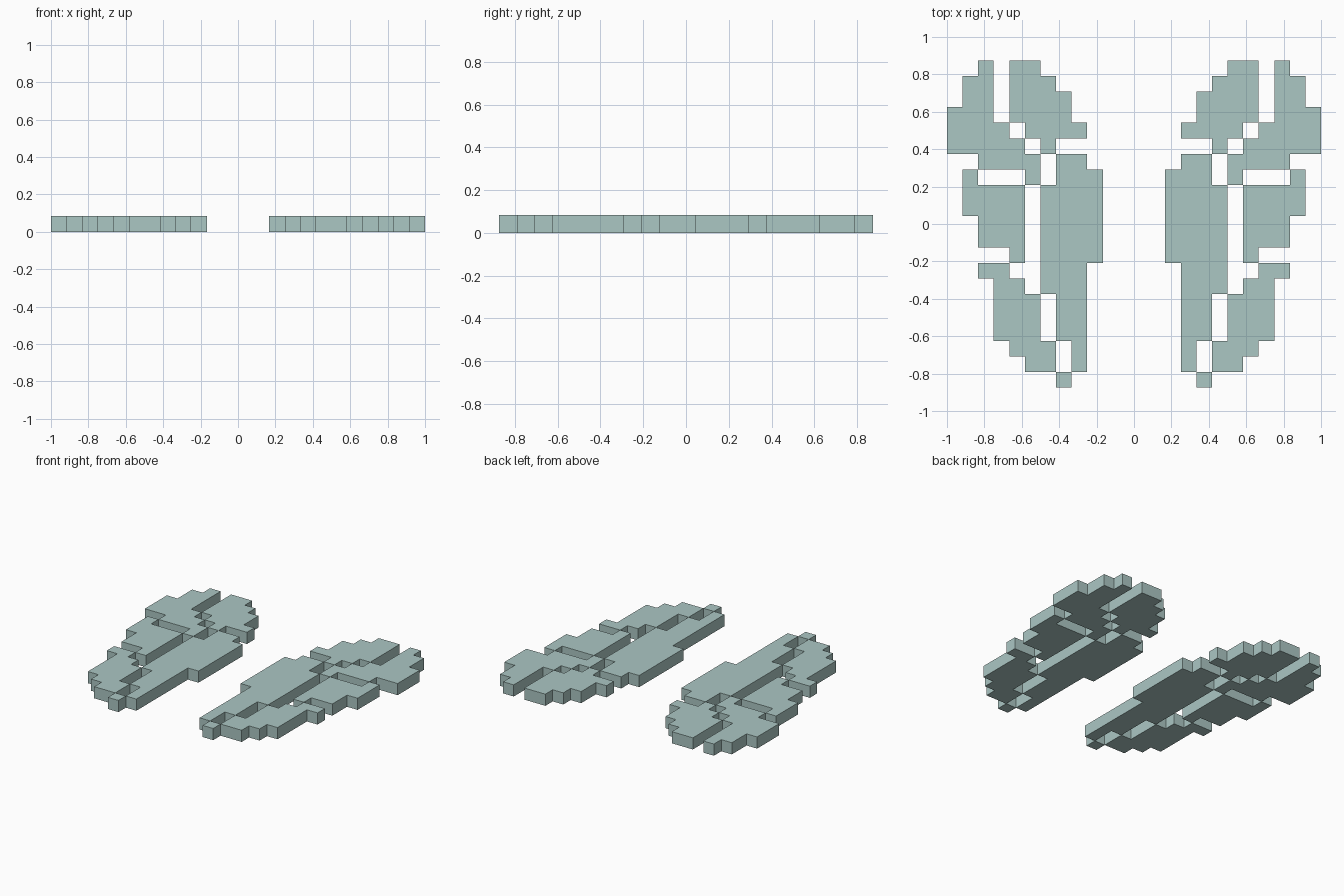
import bpy, bmesh

if "Cube" in bpy.data.objects:
    bpy.data.objects.remove(bpy.data.objects["Cube"])

U = 1 / 12          # one square of the pixel grid
TOP = 10.5          # top edge of row 0, in squares

mat = bpy.data.materials.new("pale teal")
mat.diffuse_color = (0.41, 0.57, 0.55, 1)
mat.use_nodes = True
mat.node_tree.nodes["Principled BSDF"].inputs["Base Color"].default_value = mat.diffuse_color


def panel(name, first_row, spans):
    """Flat stepped plate: one (x start, x end) span per grid row, mirrored in x."""
    bm = bmesh.new()
    for r, (a, b) in enumerate(spans, first_row):
        for x in range(a, b):
            y = TOP - r
            corners = [(x, y - 1), (x + 1, y - 1), (x + 1, y), (x, y)]
            bm.faces.new([bm.verts.new((cx * U, cy * U, 0)) for cx, cy in corners])
    bmesh.ops.remove_doubles(bm, verts=bm.verts, dist=U * 0.01)
    # one clean outline, then raise it to a solid plate
    bmesh.ops.dissolve_limit(bm, angle_limit=0.01, verts=bm.verts, edges=bm.edges)
    ext = bmesh.ops.extrude_face_region(bm, geom=bm.faces[:], use_keep_orig=True)
    bmesh.ops.translate(bm, vec=(0, 0, U),
                        verts=[g for g in ext["geom"] if isinstance(g, bmesh.types.BMVert)])
    bmesh.ops.recalc_face_normals(bm, faces=bm.faces)
    mesh = bpy.data.meshes.new(name)
    bm.to_mesh(mesh)
    bm.free()
    mesh.materials.append(mat)
    obj = bpy.data.objects.new(name, mesh)
    bpy.context.collection.objects.link(obj)
    mirror = obj.modifiers.new("mirror", 'MIRROR')
    mirror.use_mirror_merge = False
    return obj


# Upper lobes
panel("upper_inner_lobe", 0, [(6, 8), (5, 8), (4, 8), (4, 8), (3, 7), (5, 6)])
panel("upper_outer_lobe", 0, [(9, 10), (9, 11), (9, 11), (9, 12), (8, 12), (7, 12),
                              (6, 10), (6, 7)])
# Middle lobe on the outer edge
panel("middle_outer_lobe", 7, [(10, 11), (7, 11), (7, 11), (7, 10), (7, 10), (7, 8)])
# Long panel along the inner edge
panel("long_inner_panel", 6, [(3, 5), (2, 5)] + [(2, 6)] * 5 + [(3, 6)] * 2
      + [(3, 5)] * 3 + [(3, 4)] * 2)
# Lower lobe and the tip
panel("lower_outer_lobe", 13, [(8, 10), (7, 9)] + [(6, 9)] * 3 + [(5, 8), (5, 7)])
panel("tip", 20, [(4, 5)])
